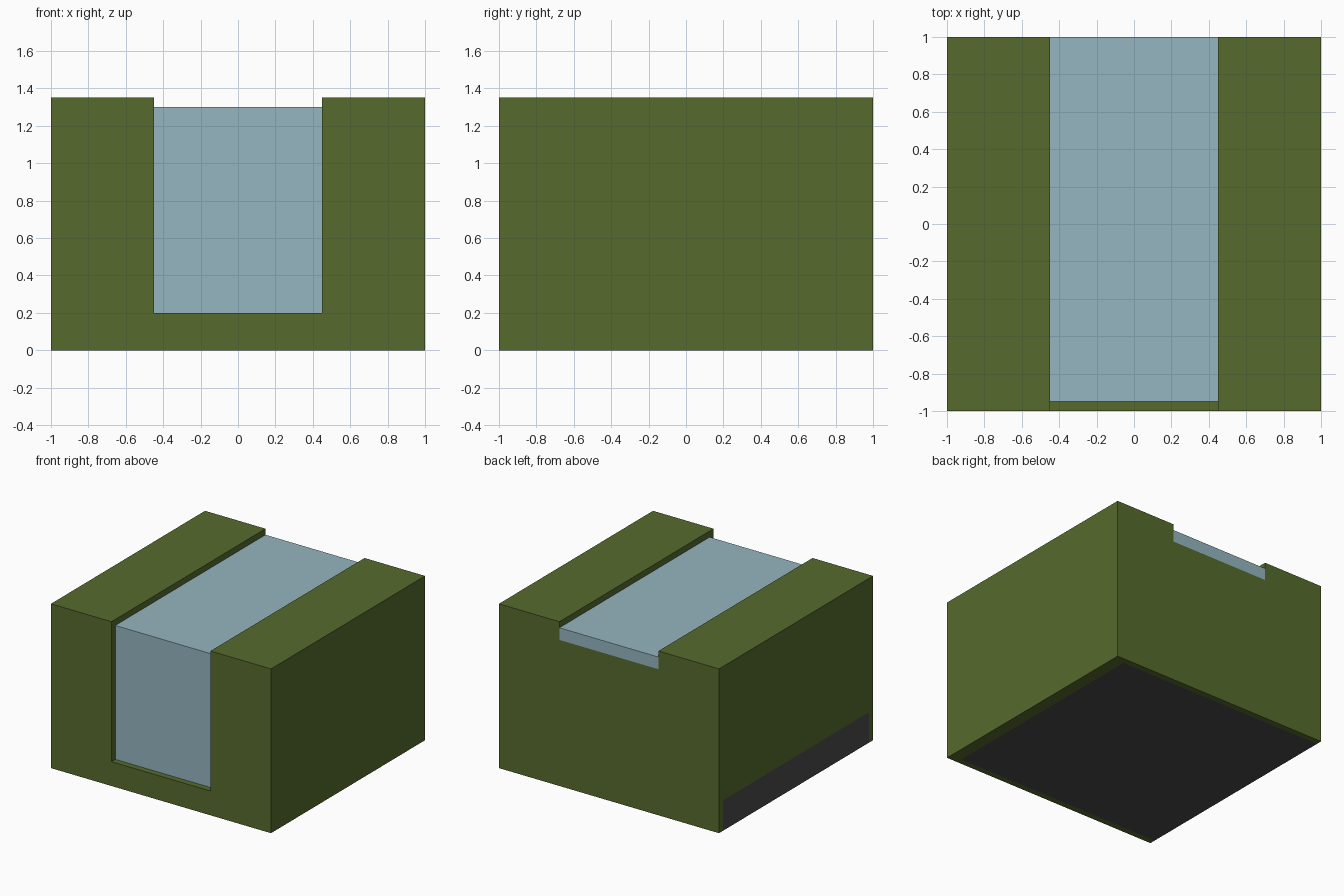
import bpy
import bmesh

cube = bpy.data.objects.get("Cube")
if cube:
    bpy.data.objects.remove(cube, do_unlink=True)


def material(name, rgb):
    """Flat material from 0-255 display values, stored as linear."""
    lin = [((c / 255 + 0.055) / 1.055) ** 2.4 for c in rgb] + [1.0]
    mat = bpy.data.materials.new(name)
    mat.use_nodes = True
    mat.diffuse_color = lin
    mat.node_tree.nodes["Principled BSDF"].inputs["Base Color"].default_value = lin
    return mat


def extrude_x(name, profile, x0, x1, mat):
    """Solid from a closed (y, z) profile swept from x0 to x1."""
    bm = bmesh.new()
    face = bm.faces.new([bm.verts.new((x0, y, z)) for y, z in profile])
    swept = bmesh.ops.extrude_face_region(bm, geom=[face])["geom"]
    verts = [v for v in swept if isinstance(v, bmesh.types.BMVert)]
    bmesh.ops.translate(bm, verts=verts, vec=(x1 - x0, 0, 0))
    bmesh.ops.recalc_face_normals(bm, faces=bm.faces)
    mesh = bpy.data.meshes.new(name)
    bm.to_mesh(mesh)
    bm.free()
    mesh.materials.append(mat)
    obj = bpy.data.objects.new(name, mesh)
    bpy.context.collection.objects.link(obj)
    return obj


def rect(y0, y1, z0, z1):
    return [(y0, z0), (y1, z0), (y1, z1), (y0, z1)]


def cut(target, cutter):
    """Subtract the cutter, apply the result and remove the cutter."""
    cutter.hide_render = True
    mod = target.modifiers.new("cut", 'BOOLEAN')
    mod.operation = 'DIFFERENCE'
    mod.solver = 'EXACT'
    mod.object = cutter
    bpy.context.view_layer.objects.active = target
    bpy.ops.object.modifier_apply(modifier=mod.name)
    bpy.data.objects.remove(cutter, do_unlink=True)


green = material("olive green", (86, 107, 45))
blue = material("pale blue glass", (149, 182, 192))
grey = material("dark grey", (76, 76, 76))

# Main block with a channel over the front and top, and a pocket underneath
body = extrude_x("body", rect(-1, 1, 0, 1.35), -1, 1, green)
channel = [(-1.1, 0.2), (-0.85, 0.2), (-0.85, 1.2),
           (1.1, 1.2), (1.1, 1.45), (-1.1, 1.45)]
cut(body, extrude_x("channel_cutter", channel, -0.45, 0.45, green))
cut(body, extrude_x("base_cutter", rect(-0.95, 0.95, -0.1, 0.25), -1.1, 0.9, green))

# Glass running up the front and back over the top, set just below the body
glass = [(-0.95, 0.2), (-0.85, 0.2), (-0.85, 1.2),
         (1, 1.2), (1, 1.3), (-0.95, 1.3)]
extrude_x("glass_panel", glass, -0.45, 0.45, blue)

# Dark base block, flush with the underside and the right side
extrude_x("base_block", rect(-0.95, 0.95, 0, 0.25), -1, 0.9, grey)
